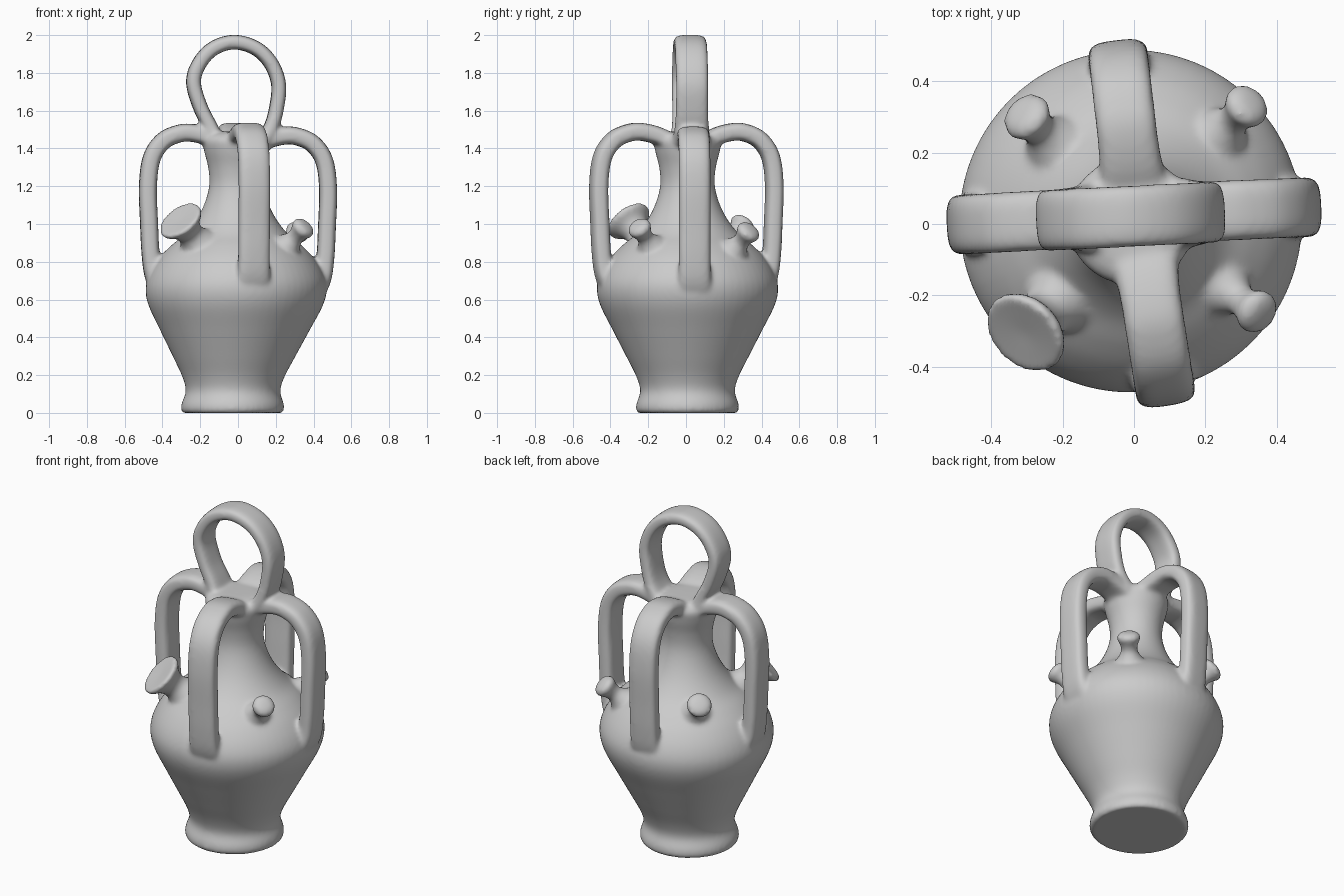
import bpy, bmesh, math
from mathutils import Vector, Matrix

if "Cube" in bpy.data.objects:
    bpy.data.objects.remove(bpy.data.objects["Cube"])

bm = bmesh.new()


def curve(points, steps=6):
    """Catmull-Rom curve through the points, any dimension."""
    p = [Vector(q) for q in points]
    p = [p[0] * 2 - p[1]] + p + [p[-1] * 2 - p[-2]]
    out = []
    for a, b, c, d in zip(p, p[1:], p[2:], p[3:]):
        for i in range(steps):
            t = i / steps
            out.append(0.5 * (2 * b + (c - a) * t + (2 * a - 5 * b + 4 * c - d) * t**2
                              + (3 * b - a - 3 * c + d) * t**3))
    return out + [p[-2]]


def loft(rings):
    """Closed skin over a list of equal-sized rings."""
    rows = [[bm.verts.new(co) for co in ring] for ring in rings]
    n = len(rows[0])
    faces = [bm.faces.new((a[i], a[(i + 1) % n], b[(i + 1) % n], b[i]))
             for a, b in zip(rows, rows[1:]) for i in range(n)]
    faces += [bm.faces.new(rows[0][::-1]), bm.faces.new(rows[-1])]
    bmesh.ops.recalc_face_normals(bm, faces=faces)


def lathe(profile, matrix=Matrix(), lean=lambda z: 0, segments=64):
    """Turn (radius, height) points round the local z axis."""
    angles = [math.tau * i / segments for i in range(segments)]
    loft([[matrix @ Vector((r * math.cos(a) + lean(z), r * math.sin(a), z)) for a in angles]
          for r, z in curve(profile)])


def strap(points, across, width, thick, flare=0.2, segments=32):
    """Sweep a rounded flat section along a path, widening at both ends."""
    path = curve(points)
    across = Vector(across).normalized()
    last = len(path) - 1
    rings = []
    for i, c in enumerate(path):
        tangent = path[min(i + 1, last)] - path[max(i - 1, 0)]
        normal = tangent.cross(across).normalized()
        grow = 1 + flare * max(0, 1 - min(i, last - i) / 12) ** 2
        ring = []
        for k in range(segments):
            a = math.tau * k / segments
            u, v = (math.copysign(abs(f) ** 0.6, f) for f in (math.cos(a), math.sin(a)))
            ring.append(c + across * u * width / 2 * grow + normal * v * thick / 2)
        rings.append(ring)
    loft(rings)


# Body and neck, the foot sitting slightly off centre
lathe([(0.262, 0), (0.272, 0.015), (0.27, 0.05), (0.25, 0.115), (0.27, 0.19), (0.325, 0.3),
       (0.397, 0.44), (0.462, 0.57), (0.48, 0.66), (0.46, 0.74), (0.41, 0.82), (0.347, 0.885),
       (0.27, 0.95), (0.208, 1.03), (0.165, 1.12), (0.144, 1.21), (0.15, 1.3),
       (0.172, 1.39), (0.175, 1.45), (0.12, 1.485), (0.01, 1.49)],
      Matrix.Translation((0, 0.008, 0)), lambda z: -0.008 - 0.022 * max(0, 1 - z / 0.7))

# Four shoulder handles: start and end in plan, height offset
side = [(0.0, 1.42), (0.2, 1.462), (0.42, 1.483), (0.58, 1.478), (0.78, 1.44), (0.93, 1.35),
        (0.98, 1.2), (0.965, 1.0), (0.945, 0.84), (0.9, 0.72), (0.78, 0.62)]
for start, end, dz in [((-0.08, 0.02), (-0.485, -0.002), 0.0),
                       ((0.08, 0.03), (0.485, 0.047), -0.015),
                       ((0.025, -0.07), (0.088, -0.47), 0.005),
                       ((0.0, 0.09), (-0.045, 0.475), 0.005)]:
    a, b = Vector(start), Vector(end)
    d = b - a
    strap([(*(a + d * t), z + dz) for t, z in side], (-d.y, d.x, 0), 0.168, 0.094)

# Top ring handle
ring = [(-0.11, 1.44), (-0.15, 1.52), (-0.2, 1.62), (-0.236, 1.75), (-0.205, 1.85),
        (-0.13, 1.93), (-0.02, 1.963), (0.095, 1.93), (0.175, 1.85), (0.215, 1.74),
        (0.205, 1.62), (0.178, 1.52), (0.13, 1.44)]
strap([(x, 0.022 + 0.05 * x, z) for x, z in ring], (-0.05, 1, 0), 0.172, 0.077)

# Wide pouring spout and three small knobs: outer face centre, profile
spout = [(0.15, -0.25), (0.1, -0.18), (0.07, -0.12), (0.085, -0.065), (0.122, -0.025),
         (0.122, 0.0), (0.09, 0.0), (0.01, -0.005)]
knob = [(0.13, -0.21), (0.085, -0.15), (0.048, -0.09), (0.053, -0.045), (0.068, -0.015),
        (0.06, 0.008), (0.035, 0.02), (0.005, 0.023)]
for centre, profile, scale in [((-0.31, -0.31, 1.025), spout, 1.0),
                               ((0.35, -0.25, 0.985), knob, 0.95),
                               ((0.32, 0.335, 0.965), knob, 0.97),
                               ((-0.305, 0.305, 1.0), knob, 1.05)]:
    out = Vector((*Vector(centre[:2]).normalized(), 0.95))
    m = Matrix.Translation(centre) @ out.to_track_quat('Z', 'Y').to_matrix().to_4x4()
    lathe([(r * scale, z) for r, z in profile], m, segments=32)

# Fuse everything into one soft clay skin
mesh = bpy.data.meshes.new("water_jug")
bm.to_mesh(mesh)
bm.free()
jug = bpy.data.objects.new("water_jug", mesh)
bpy.context.collection.objects.link(jug)
fuse = jug.modifiers.new("fuse", 'REMESH')
fuse.mode = 'VOXEL'
fuse.voxel_size = 0.011
fuse.use_smooth_shade = True
soften = jug.modifiers.new("soften", 'SMOOTH')
soften.factor = 0.5
soften.iterations = 10
